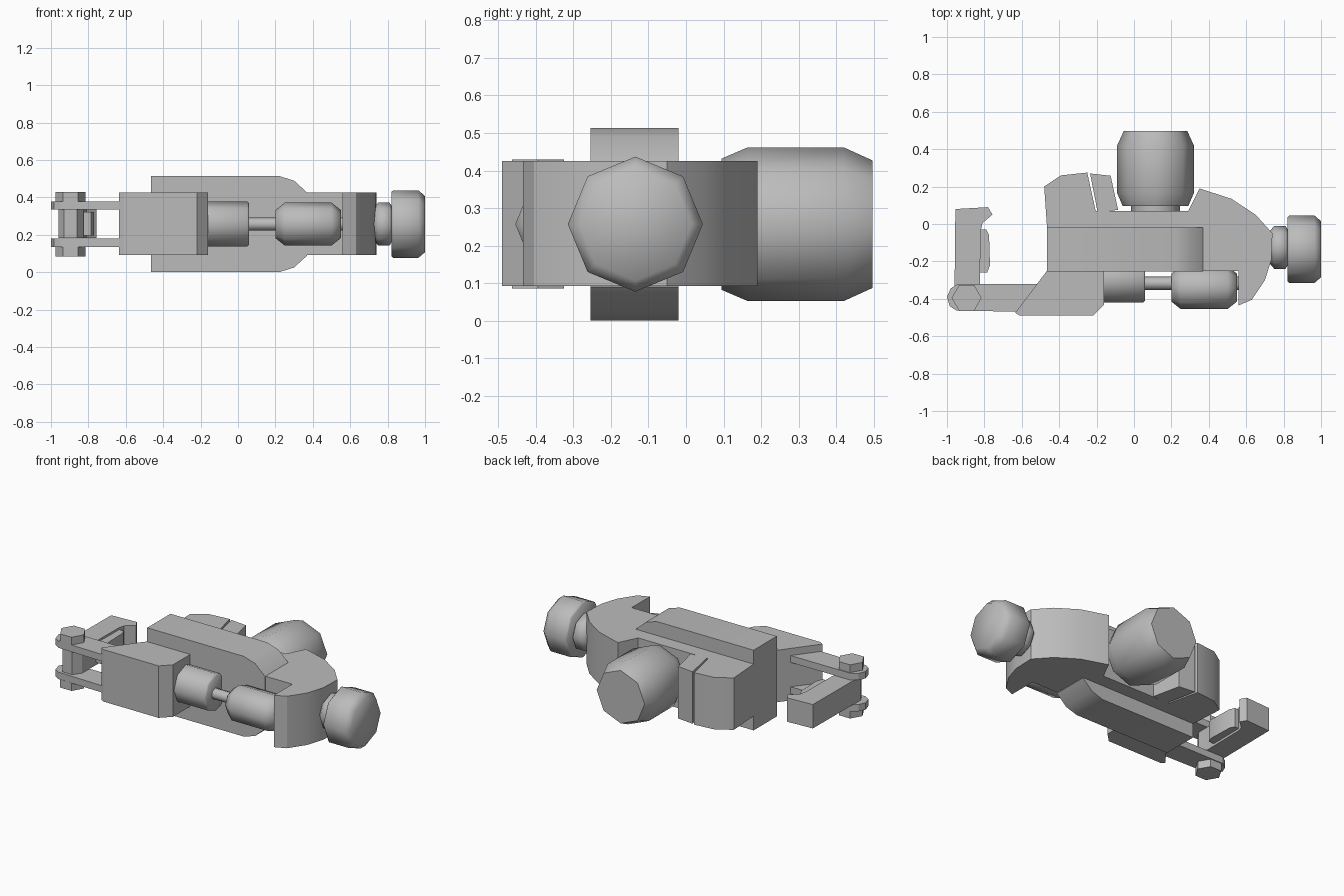
import bpy, bmesh, math
from mathutils import Vector

cube = bpy.data.objects.get("Cube")
if cube:
    bpy.data.objects.remove(cube, do_unlink=True)

grey = bpy.data.materials.new("plain grey")
grey.use_nodes = True
grey.diffuse_color = (0.5, 0.5, 0.5, 1)
grey.node_tree.nodes["Principled BSDF"].inputs["Base Color"].default_value = (0.5, 0.5, 0.5, 1)

MID = 0.257  # height of the mirror plane


def finish(name, bm, angle):
    bmesh.ops.recalc_face_normals(bm, faces=bm.faces)
    mesh = bpy.data.meshes.new(name)
    bm.to_mesh(mesh)
    bm.free()
    mesh.materials.append(grey)
    obj = bpy.data.objects.new(name, mesh)
    bpy.context.collection.objects.link(obj)
    bpy.ops.object.select_all(action='DESELECT')
    obj.select_set(True)
    bpy.context.view_layer.objects.active = obj
    bpy.ops.object.shade_smooth_by_angle(angle=math.radians(angle))
    return obj


def prism(name, outline, start, end, axis='z', angle=30):
    """Extrude an outline along z (points are x, y) or y (points are x, z)."""
    bm = bmesh.new()
    place = (lambda a, b: (a, b, start)) if axis == 'z' else (lambda a, b: (a, start, b))
    face = bm.faces.new([bm.verts.new(place(a, b)) for a, b in outline])
    grown = bmesh.ops.extrude_face_region(bm, geom=[face])
    move = Vector((0, 0, end - start)) if axis == 'z' else Vector((0, end - start, 0))
    bmesh.ops.translate(bm, vec=move,
                        verts=[v for v in grown["geom"] if isinstance(v, bmesh.types.BMVert)])
    return finish(name, bm, angle)


def turned(name, axis, offset, profile, sides=8, angle=60):
    """Revolve (position, radius) pairs round an x or y axis at height MID."""
    bm = bmesh.new()
    rings = []
    for pos, radius in profile:
        ring = []
        for i in range(sides):
            t = math.tau * i / sides
            a, z = offset + radius * math.cos(t), MID + radius * math.sin(t)
            ring.append(bm.verts.new((pos, a, z) if axis == 'x' else (a, pos, z)))
        rings.append(ring)
    for low, high in zip(rings, rings[1:]):
        for i in range(sides):
            j = (i + 1) % sides
            bm.faces.new((low[i], low[j], high[j], high[i]))
    bm.faces.new(rings[0])
    bm.faces.new(rings[-1])
    return finish(name, bm, angle)


# Main frame with hooked right end and angled front block
prism("frame", [
    (-0.48, 0.20), (-0.39, 0.26), (-0.25, 0.275), (-0.205, 0.07), (0.29, 0.07),
    (0.35, 0.19), (0.52, 0.135), (0.65, 0.05), (0.74, -0.05), (0.735, -0.19),
    (0.70, -0.30), (0.63, -0.405), (0.56, -0.435), (0.56, -0.25), (-0.16, -0.25),
    (-0.16, -0.43), (-0.22, -0.49), (-0.61, -0.49), (-0.635, -0.475), (-0.465, -0.25),
    (-0.465, -0.02)], 0.092, 0.425)

# Raised rib on both faces, sloping off at its right end
half = [(-0.465, 0.257), (0.22, 0.257), (0.30, 0.232), (0.37, 0.168)]
prism("rib", [(x, MID + h) for x, h in half] + [(x, MID - h) for x, h in reversed(half)],
      -0.255, -0.02, axis='y')

# Clamping pad behind the frame
prism("pad", [(-0.235, 0.27), (-0.125, 0.258), (-0.085, 0.075), (-0.195, 0.065)], 0.092, 0.425)

# Large rear knob and its collar
turned("rear_knob", 'y', 0.115, [(0.095, 0.175), (0.165, 0.205), (0.42, 0.205), (0.497, 0.17)])
turned("rear_collar", 'y', 0.115, [(0.06, 0.13), (0.10, 0.13)])

# Side knob and its collar
turned("side_knob", 'x', -0.135, [(0.82, 0.172), (0.83, 0.18), (0.965, 0.18), (1.0, 0.15)])
turned("side_collar", 'x', -0.125, [(0.72, 0.08), (0.75, 0.115), (0.81, 0.115), (0.825, 0.09)])

# Adjuster barrels on a shared rod
turned("left_barrel", 'x', -0.30, [(-0.18, 0.12), (0.05, 0.12), (0.06, 0.11)])
turned("adjuster_rod", 'x', -0.317, [(0.04, 0.035), (0.58, 0.035)])
turned("right_barrel", 'x', -0.34, [(0.20, 0.075), (0.25, 0.115), (0.50, 0.115), (0.55, 0.075)])

# Pair of hinge plates with hexagon bolt heads
PIVOT = (-0.895, -0.395)
plate = [(-0.50, -0.32), (-0.94, -0.32), (-0.98, -0.345), (-1.0, -0.39),
         (-0.985, -0.44), (-0.95, -0.462), (-0.60, -0.47)]
hexagon = [(PIVOT[0] + 0.08 * math.cos(math.tau * i / 6),
            PIVOT[1] + 0.08 * math.sin(math.tau * i / 6)) for i in range(6)]
for side, sign in (("upper", 1), ("lower", -1)):
    prism(side + "_hinge_plate", plate, MID + sign * 0.078, MID + sign * 0.122)
    prism(side + "_bolt", hexagon, MID + sign * 0.12, MID + sign * 0.172)

# Lever between the plates, with a flared tip and inner grip strip
prism("lever", [
    (-0.96, -0.40), (-0.93, -0.45), (-0.86, -0.45), (-0.825, -0.40), (-0.82, -0.04),
    (-0.81, 0.005), (-0.757, 0.05), (-0.78, 0.09), (-0.955, 0.08)], MID - 0.075, MID + 0.078)
prism("lever_grip", [(-0.825, -0.26), (-0.785, -0.26), (-0.77, -0.22), (-0.775, -0.06),
                     (-0.79, -0.03), (-0.825, -0.03)], MID - 0.06, MID + 0.065)
